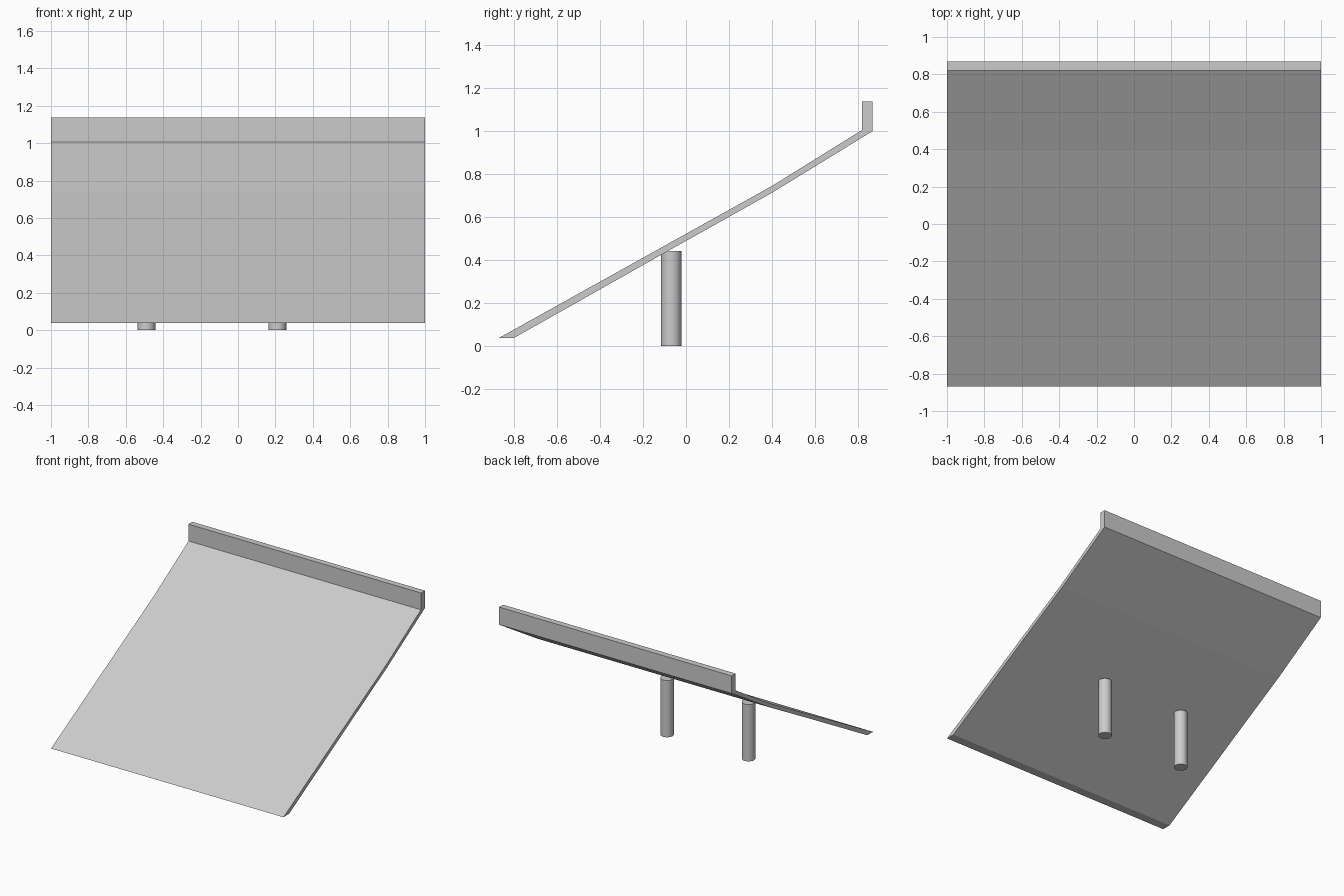
import bpy, bmesh

if "Cube" in bpy.data.objects:
    bpy.data.objects.remove(bpy.data.objects["Cube"])


def extrude_profile(name, profile, half_width):
    """Closed (y, z) outline extruded symmetrically along x."""
    bm = bmesh.new()
    face = bm.faces.new([bm.verts.new((-half_width, y, z)) for y, z in profile])
    ext = bmesh.ops.extrude_face_region(bm, geom=[face])
    verts = [g for g in ext["geom"] if isinstance(g, bmesh.types.BMVert)]
    bmesh.ops.translate(bm, verts=verts, vec=(2 * half_width, 0, 0))
    bmesh.ops.recalc_face_normals(bm, faces=bm.faces)
    mesh = bpy.data.meshes.new(name)
    bm.to_mesh(mesh)
    bm.free()
    obj = bpy.data.objects.new(name, mesh)
    bpy.context.collection.objects.link(obj)
    return obj


# Sloped panel with a slight bend and an upright lip along its back edge
extrude_profile("sloped_panel_with_lip", [
    (-0.87, 0.038), (-0.80, 0.038), (-0.07, 0.45), (0.40, 0.713), (0.868, 1.0),
    (0.868, 1.137), (0.82, 1.137), (0.82, 1.006), (0.40, 0.745),
], 1.0)

# Two round support posts under the panel
POST_HEIGHT = 0.442
for name, x in (("left_post", -0.49), ("right_post", 0.21)):
    bpy.ops.mesh.primitive_cylinder_add(
        vertices=48, radius=0.048, depth=POST_HEIGHT,
        location=(x, -0.069, POST_HEIGHT / 2))
    bpy.context.object.name = name
    bpy.ops.object.shade_smooth_by_angle()
